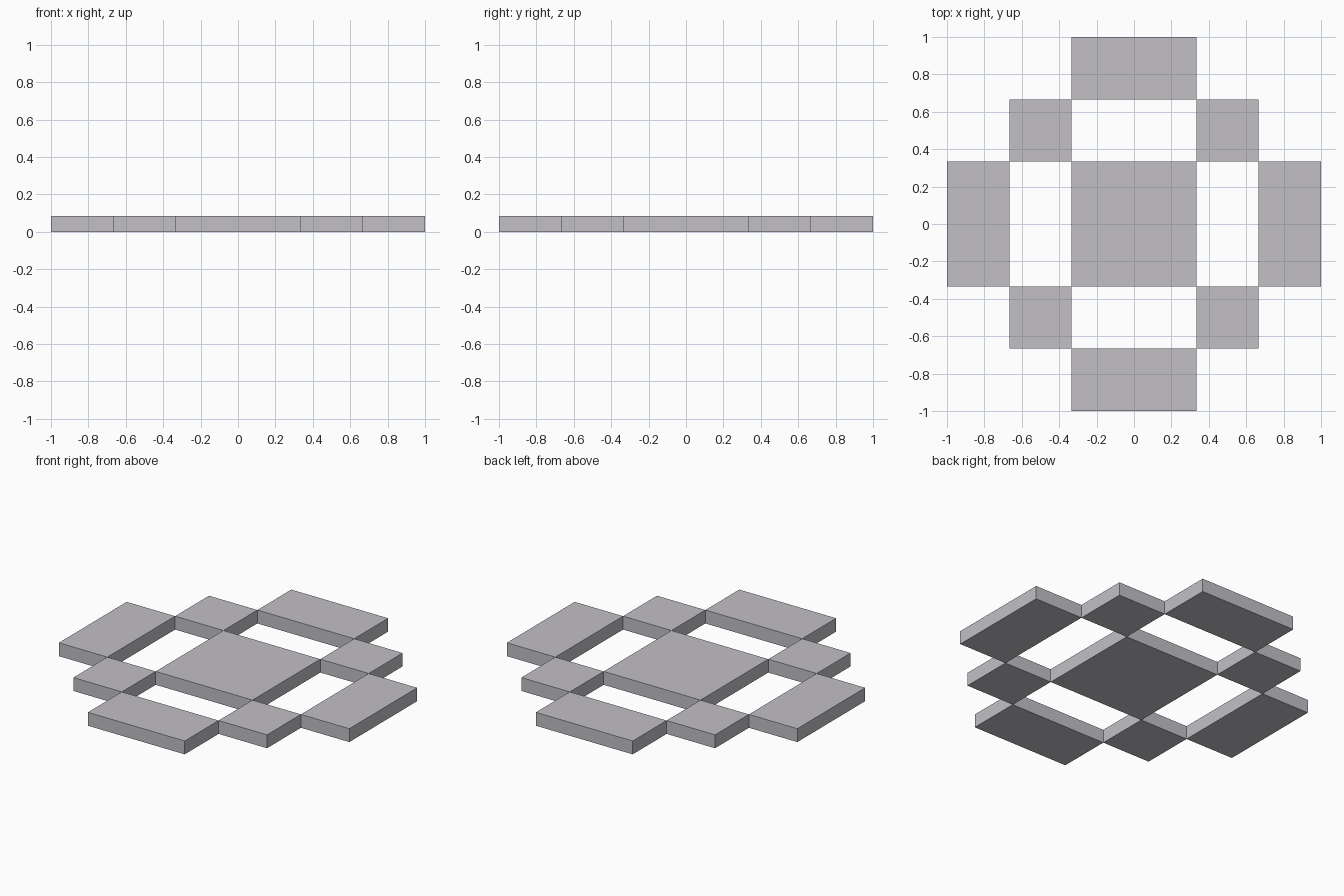
import bpy

if "Cube" in bpy.data.objects:
    bpy.data.objects.remove(bpy.data.objects["Cube"])

T = 1 / 3       # layout grid unit
H = 1 / 12      # slab thickness

grey = bpy.data.materials.new("light_grey")
grey.diffuse_color = (0.54, 0.53, 0.565, 1)
grey.use_nodes = True
grey.node_tree.nodes["Principled BSDF"].inputs["Base Color"].default_value = grey.diffuse_color


def slab(name, x, y, sx, sy):
    """Flat box centred at x, y and resting on the ground."""
    bpy.ops.mesh.primitive_cube_add(size=1, location=(x, y, H / 2))
    ob = bpy.context.object
    ob.name = name
    ob.scale = (sx, sy, H)
    bpy.ops.object.transform_apply(location=False, rotation=False, scale=True)
    ob.data.materials.append(grey)


# Large middle tile
slab("centre_tile", 0, 0, 2 * T, 2 * T)

# Outer tiles on the four sides
for s, side_x, side_y in ((-1, "left", "front"), (1, "right", "back")):
    slab(f"{side_x}_tile", s * 2.5 * T, 0, T, 2 * T)
    slab(f"{side_y}_tile", 0, s * 2.5 * T, 2 * T, T)

# Small corner tiles linking them diagonally
for sx, side_x in ((-1, "left"), (1, "right")):
    for sy, side_y in ((-1, "front"), (1, "back")):
        slab(f"{side_y}_{side_x}_corner_tile", sx * 1.5 * T, sy * 1.5 * T, T, T)
